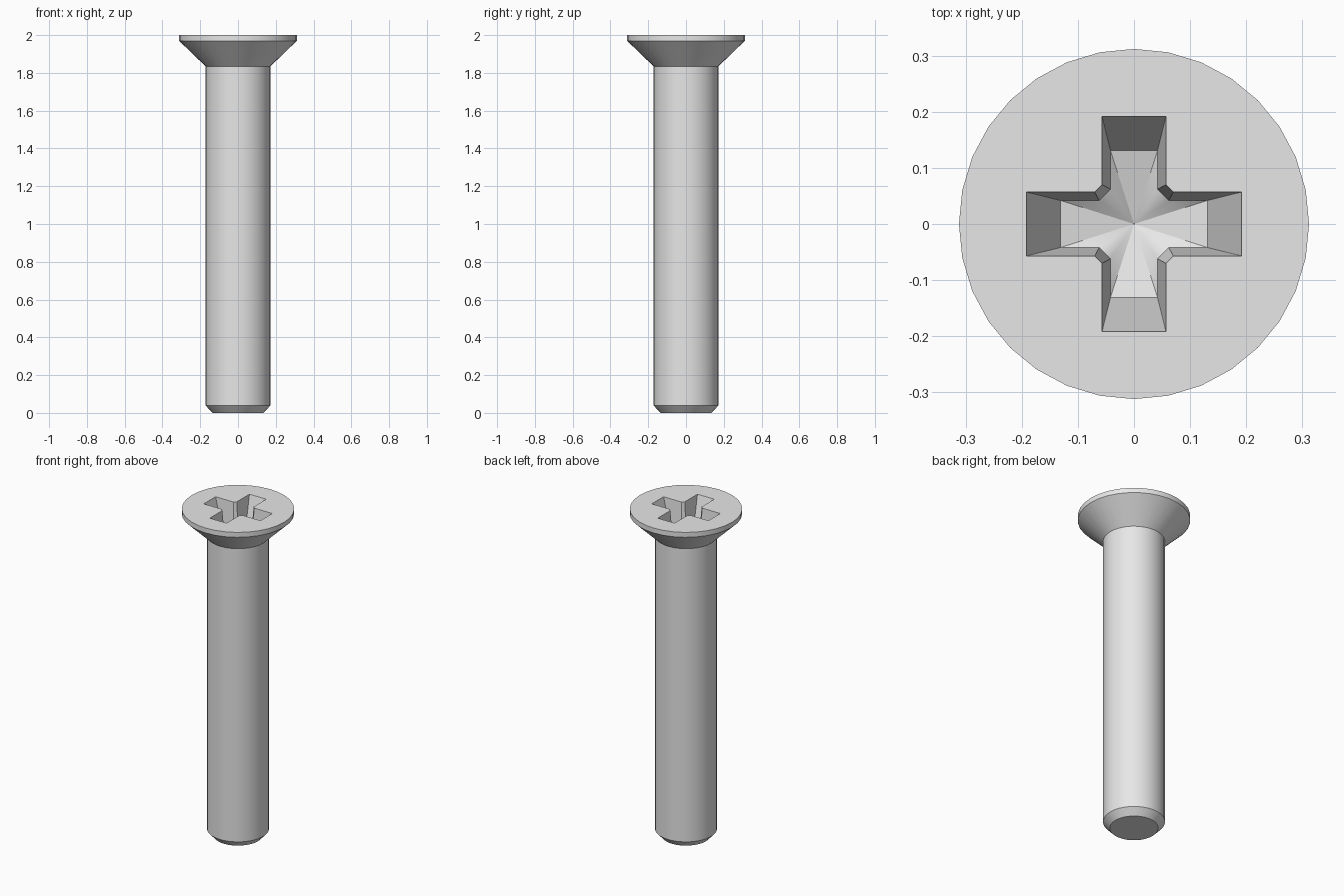
import bpy, bmesh
from math import cos, sin, pi, radians

cube = bpy.data.objects.get("Cube")
if cube:
    bpy.data.objects.remove(cube)

SIDES = 32
TOP = 2.0
RECESS_DEPTH = 0.2
TIP_DEPTH = 0.035

steel = bpy.data.materials.new("grey_steel")
steel.use_nodes = True
steel.diffuse_color = (0.8, 0.8, 0.8, 1)
steel.node_tree.nodes["Principled BSDF"].inputs["Base Color"].default_value = (0.8, 0.8, 0.8, 1)


def circle(bm, radius, z):
    angles = [2 * pi * i / SIDES for i in range(SIDES)]
    return [bm.verts.new((radius * cos(a), radius * sin(a), z)) for a in angles]


def cross(bm, length, width, corner, z):
    """Plus-shaped loop with clipped inner corners."""
    arm = [(length, -width), (length, width), (corner, width), (width, corner)]
    loop = []
    for _ in range(4):
        loop += [bm.verts.new((x, y, z)) for x, y in arm]
        arm = [(-y, x) for x, y in arm]
    return loop


def pairs(loop):
    return zip(loop, loop[1:] + loop[:1])


def bridge(bm, low, high):
    for (a, b), (c, d) in zip(pairs(low), pairs(high)):
        bm.faces.new((a, b, d, c))


bm = bmesh.new()

# Chamfered tip, shank, countersunk head and rim
profile = [(0.135, 0), (0.172, 0.04), (0.172, 1.835), (0.312, 1.97), (0.312, TOP)]
rings = [circle(bm, r, z) for r, z in profile]
for low, high in zip(rings, rings[1:]):
    bridge(bm, low, high)
bm.faces.new(rings[0][::-1])

# Tapered cross recess with a shallow conical floor
mouth = cross(bm, 0.192, 0.057, 0.07, TOP)
floor = cross(bm, 0.131, 0.042, 0.062, TOP - RECESS_DEPTH)
bridge(bm, floor[::-1], mouth[::-1])
centre = bm.verts.new((0, 0, TOP - RECESS_DEPTH - TIP_DEPTH))
for a, b in pairs(floor):
    bm.faces.new((a, b, centre))

# Flat head face around the recess
edges = [bm.edges.get(p) for loop in (rings[-1], mouth) for p in pairs(loop)]
bmesh.ops.triangle_fill(bm, edges=edges, use_beauty=True, normal=(0, 0, 1))
bmesh.ops.recalc_face_normals(bm, faces=bm.faces)

mesh = bpy.data.meshes.new("screw")
bm.to_mesh(mesh)
bm.free()
mesh.materials.append(steel)
screw = bpy.data.objects.new("screw", mesh)
bpy.context.collection.objects.link(screw)
bpy.context.view_layer.objects.active = screw
screw.select_set(True)
bpy.ops.object.shade_smooth_by_angle(angle=radians(30))
